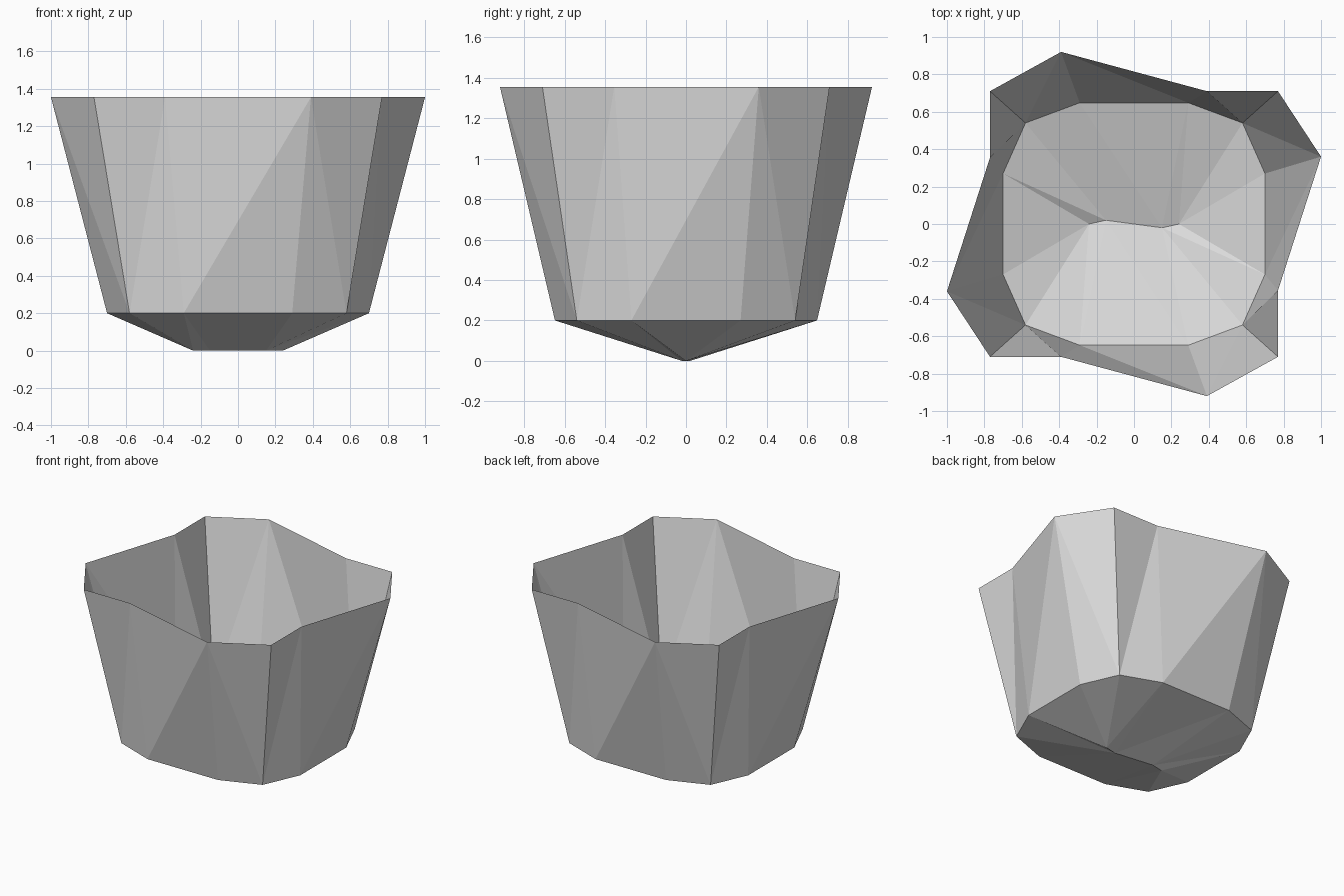
import bpy
import bmesh

cube = bpy.data.objects.get("Cube")
if cube:
    bpy.data.objects.remove(cube, do_unlink=True)

# One plain grey material
grey = bpy.data.materials.new("plain grey")
grey.use_nodes = True
colour = (0.7, 0.7, 0.7, 1)
grey.diffuse_color = colour
grey.node_tree.nodes["Principled BSDF"].inputs["Base Color"].default_value = colour

RIM_Z, WAIST_Z = 1.355, 0.2


def ring(bm, half, z):
    """Twelve vertices: half an outline, then the same half turned 180 degrees."""
    points = half + [(-x, -y) for x, y in half]
    return [bm.verts.new((x, y, z)) for x, y in points]


bm = bmesh.new()
rim = ring(bm, [(0.39, -0.92), (0.77, -0.71), (0.77, -0.355),
                (1.0, 0.36), (0.77, 0.71), (0.39, 0.71)], RIM_Z)
waist = ring(bm, [(0.29, -0.648), (0.58, -0.54), (0.7, -0.27),
                  (0.7, 0.27), (0.58, 0.54), (0.29, 0.648)], WAIST_Z)

# Flared wall: the diagonal turns the other way beside each projecting corner
for i in range(12):
    j = (i + 1) % 12
    if i % 3 == 0:
        triangles = ((waist[i], waist[j], rim[i]), (waist[j], rim[j], rim[i]))
    else:
        triangles = ((waist[i], waist[j], rim[j]), (waist[i], rim[j], rim[i]))
    for triangle in triangles:
        bm.faces.new(triangle)

# Keel-shaped base: the waist fans in to a short crooked ridge
keel = [bm.verts.new((x, y, 0)) for x, y in
        ((-0.24, 0), (-0.15, 0.02), (0.15, -0.02), (0.24, 0))]
target = [2, 2, 3, 3, 3, 2, 1, 1, 0, 0, 0, 1]
target[5] = 2
for i in range(12):
    j = (i + 1) % 12
    a, b = keel[target[i]], keel[target[j]]
    bm.faces.new((waist[j], waist[i], a))
    if a is not b:
        bm.faces.new((waist[j], a, b))

bmesh.ops.recalc_face_normals(bm, faces=bm.faces[:])
# Make the open shell face outward
wall = max(bm.faces, key=lambda f: f.calc_center_median().x)
if wall.normal.x < 0:
    bmesh.ops.reverse_faces(bm, faces=bm.faces[:])

mesh = bpy.data.meshes.new("open_bowl")
bm.to_mesh(mesh)
bm.free()
mesh.materials.append(grey)
bowl = bpy.data.objects.new("open_bowl", mesh)
bpy.context.collection.objects.link(bowl)
